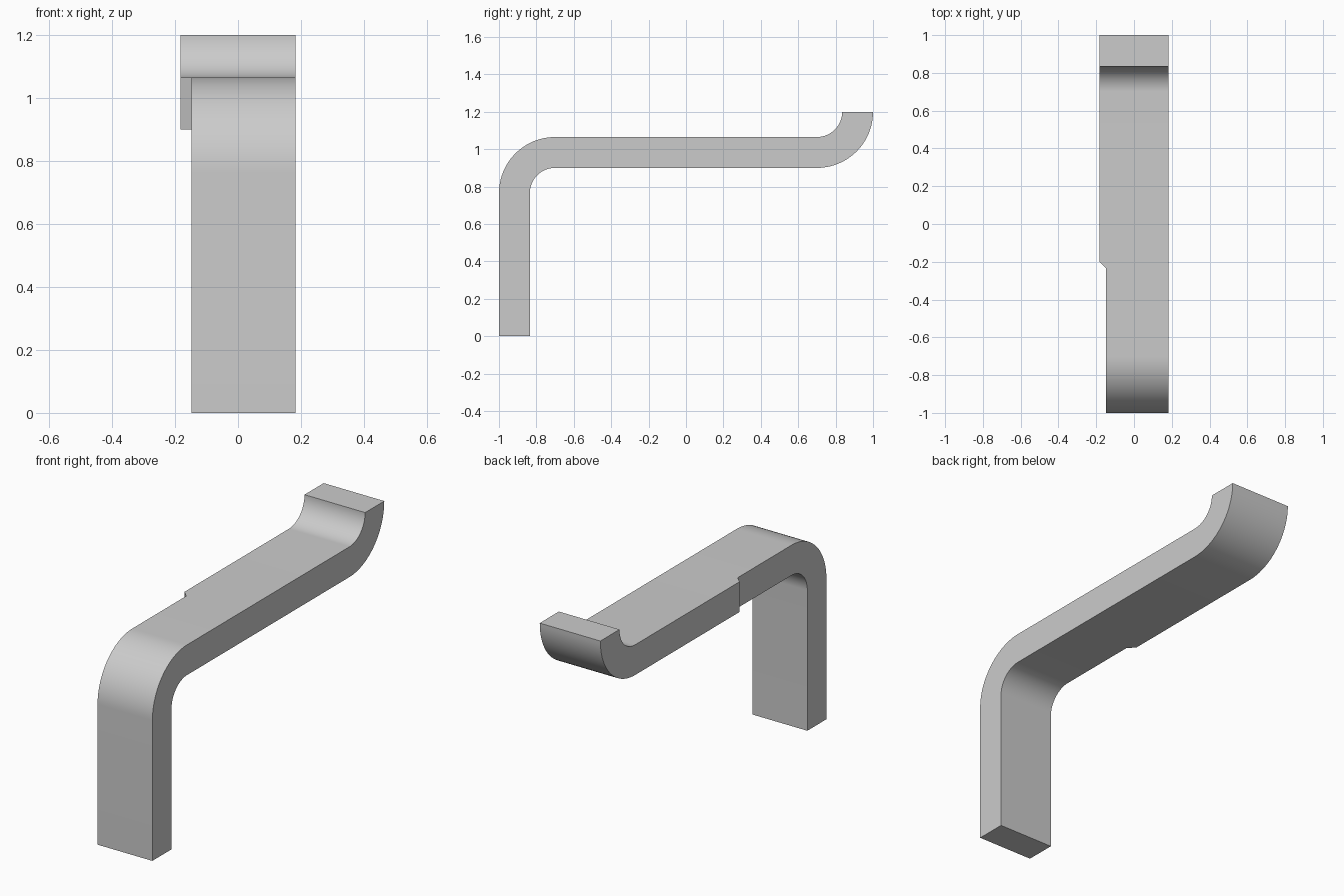
import bpy, bmesh
from math import sin, cos, pi, radians
from mathutils import Vector

cube = bpy.data.objects.get("Cube")
if cube:
    bpy.data.objects.remove(cube, do_unlink=True)

HALF_WIDTH = 0.183
NOTCH_X = -0.148                      # side of the narrowed front half
STEP_BACK, STEP_FRONT = -0.2, -0.235  # ends of the slanted step
OUTER, INNER = 0.3, 0.135             # bend radii of the strip
SEGMENTS = 24

grey = bpy.data.materials.new("plain grey")
grey.use_nodes = True
grey.diffuse_color = (0.6, 0.6, 0.6, 1)
grey.node_tree.nodes["Principled BSDF"].inputs["Base Color"].default_value = grey.diffuse_color


def arc(y, z, radius, start, end):
    """Points of a bend about (y, z), angles in degrees."""
    angles = [radians(start + (end - start) * i / SEGMENTS) for i in range(SEGMENTS + 1)]
    return [(y + radius * cos(a), z + radius * sin(a)) for a in angles]


# Side profile: leg, top bend, arm and upturned lip
front, back = (-0.7, 0.765), (0.7, 1.2)
profile = [(-1, 0)]
profile += arc(*front, OUTER, 180, 90)
profile += arc(*back, INNER, -90, 0)
profile += arc(*back, OUTER, 0, -90)
profile += arc(*front, INNER, 90, 180)
profile += [(INNER - 0.97, 0)]

# Extrude the profile across the width
bm = bmesh.new()
face = bm.faces.new([bm.verts.new((-HALF_WIDTH, y, z)) for y, z in profile])
side = bmesh.ops.extrude_face_region(bm, geom=[face])
moved = [v for v in side["geom"] if isinstance(v, bmesh.types.BMVert)]
bmesh.ops.translate(bm, verts=moved, vec=(2 * HALF_WIDTH, 0, 0))

# Cut the arm at the step and narrow everything in front of it
for y in (STEP_BACK, STEP_FRONT):
    bmesh.ops.bisect_plane(bm, geom=bm.verts[:] + bm.edges[:] + bm.faces[:],
                           plane_co=Vector((0, y, 0)), plane_no=Vector((0, 1, 0)))
for v in bm.verts:
    if v.co.x < 0 and v.co.y < STEP_FRONT + 0.001:
        v.co.x = NOTCH_X
bmesh.ops.recalc_face_normals(bm, faces=bm.faces[:])

mesh = bpy.data.meshes.new("bent_bracket")
bm.to_mesh(mesh)
bm.free()
mesh.materials.append(grey)
bracket = bpy.data.objects.new("bent_bracket", mesh)
bpy.context.collection.objects.link(bracket)

# Smooth bends with sharp edges
bpy.ops.object.select_all(action='DESELECT')
bracket.select_set(True)
bpy.context.view_layer.objects.active = bracket
bpy.ops.object.shade_smooth_by_angle(angle=radians(30))
